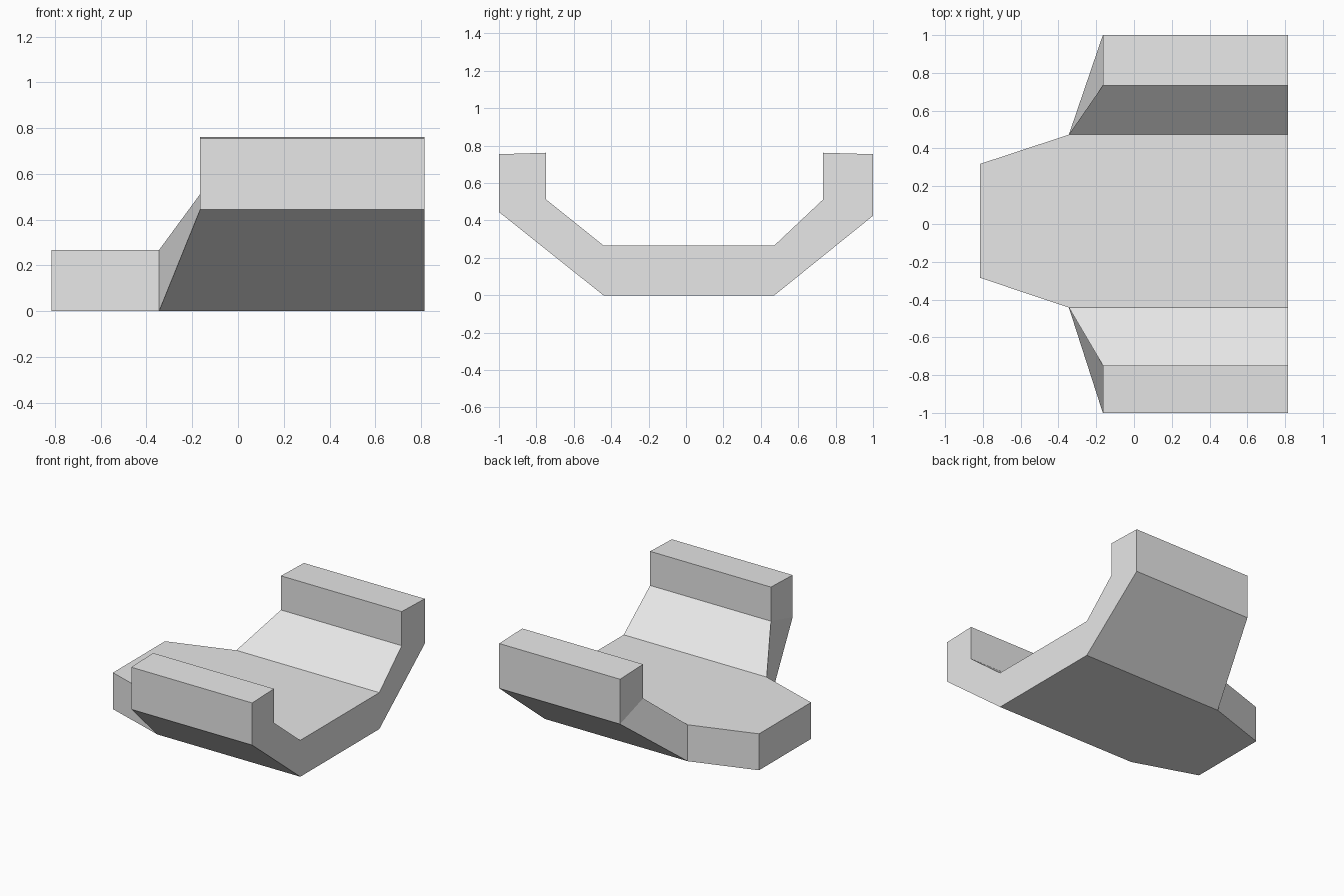
import bpy
import bmesh

cube = bpy.data.objects.get("Cube")
if cube:
    bpy.data.objects.remove(cube, do_unlink=True)

# Single plain grey finish
grey = bpy.data.materials.new("plain_grey")
grey.use_nodes = True
colour = (0.8, 0.8, 0.8, 1)
grey.diffuse_color = colour
grey.node_tree.nodes["Principled BSDF"].inputs["Base Color"].default_value = colour

BACK, NOSE, FLOOR_END, ARM_END = 0.815, -0.815, -0.345, -0.165
FLOOR_TOP, LIP_BASE, LIP_IN, LIP_OUT = 0.267, 0.512, 0.762, 0.754

bm = bmesh.new()


def face(*points):
    bm.faces.new([bm.verts.new(p) for p in points])


def loft(a, b, caps):
    """Quads between two matching point loops, skipping the open sides."""
    n = len(a)
    for i in caps:
        j = (i + 1) % n
        face(a[i], a[j], b[j], b[i])


def add_floor(right, left, nose_right, nose_left):
    """Flat floor tapering to a blunt nose; open where the arms join."""
    outline = [(BACK, right), (BACK, left), (FLOOR_END, left),
               (NOSE, nose_left), (NOSE, nose_right), (FLOOR_END, right)]
    low = [(x, y, 0) for x, y in outline]
    high = [(x, y, FLOOR_TOP) for x, y in outline]
    face(*low)
    face(*high)
    loft(low, high, (0, 2, 3, 4))


def add_arm(root, inner, outer, outer_base):
    """Sloping ramp that ends in an upright lip along one side."""
    def ramp(root_x, end_x):
        return [(root_x, root, 0), (end_x, outer, outer_base),
                (end_x, inner, LIP_BASE), (root_x, root, FLOOR_TOP)]

    def lip(x):
        return [(x, inner, LIP_BASE), (x, outer, outer_base),
                (x, outer, LIP_OUT), (x, inner, LIP_IN)]

    # Ramp: underside and upper slope, then the lip's three outer sides
    for front, back, sides in ((ramp(FLOOR_END, ARM_END), ramp(BACK, BACK), (0, 2)),
                               (lip(ARM_END), lip(BACK), (1, 2, 3))):
        loft(front, back, sides)
        face(*front)
        face(*back)


add_floor(-0.442, 0.473, -0.285, 0.318)
add_arm(-0.442, -0.748, -1.0, 0.445)
add_arm(0.473, 0.733, 1.0, 0.425)

# Weld the shared edges into one closed shell
bmesh.ops.remove_doubles(bm, verts=bm.verts, dist=0.0005)
bmesh.ops.recalc_face_normals(bm, faces=bm.faces)

mesh = bpy.data.meshes.new("cradle_body")
bm.to_mesh(mesh)
bm.free()
mesh.materials.append(grey)
body = bpy.data.objects.new("cradle_body", mesh)
bpy.context.collection.objects.link(body)
